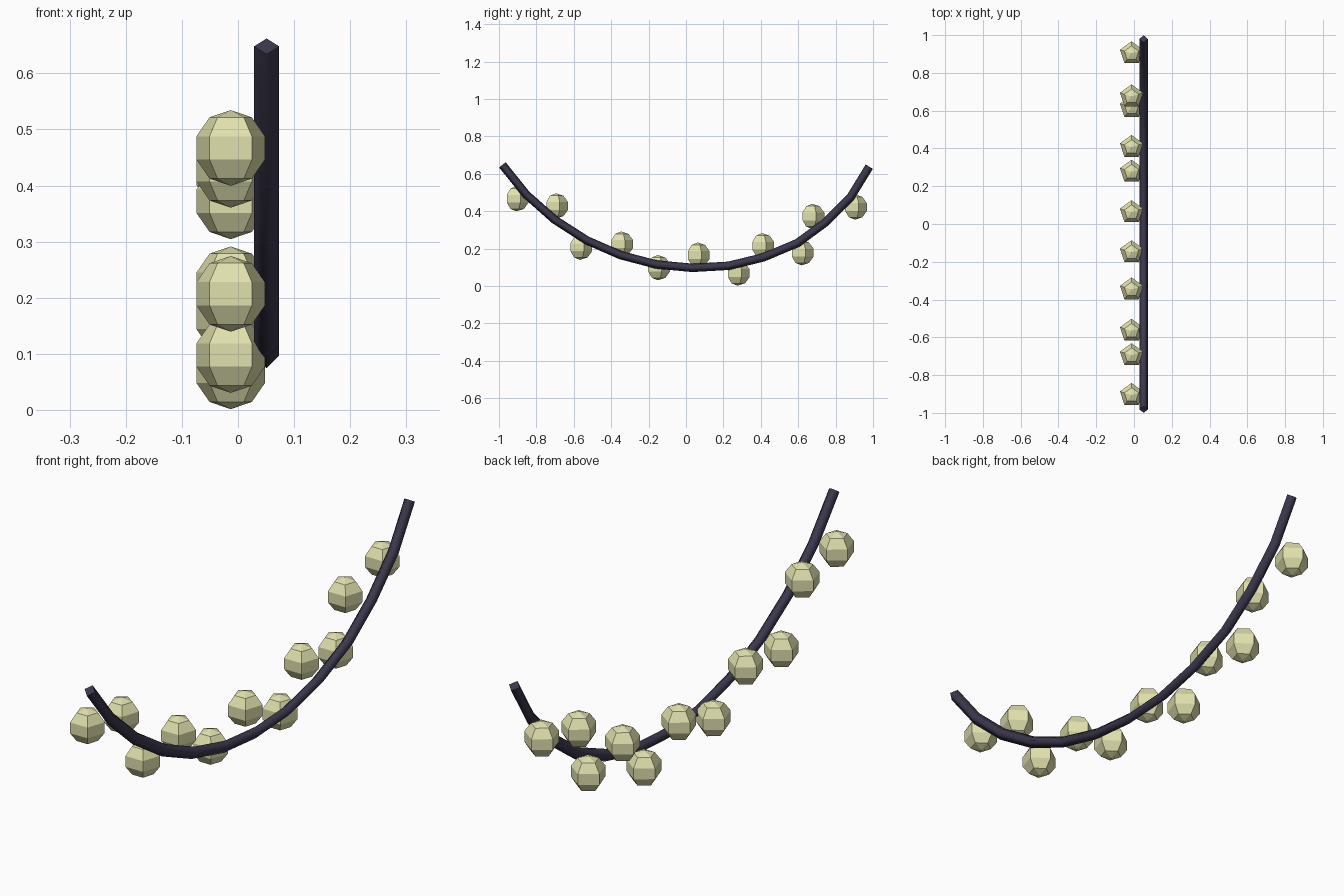
import bpy, bmesh, math
from mathutils import Vector

if "Cube" in bpy.data.objects:
    bpy.data.objects.remove(bpy.data.objects["Cube"])


def material(name, color):
    m = bpy.data.materials.new(name)
    m.diffuse_color = (*color, 1)
    m.use_nodes = True
    m.node_tree.nodes["Principled BSDF"].inputs["Base Color"].default_value = m.diffuse_color
    return m


def finish(bm, name, mat):
    bmesh.ops.recalc_face_normals(bm, faces=bm.faces)
    me = bpy.data.meshes.new(name)
    bm.to_mesh(me)
    bm.free()
    me.materials.append(mat)
    ob = bpy.data.objects.new(name, me)
    bpy.context.collection.objects.link(ob)
    return ob


wire_mat = material("dark_wire", (0.045, 0.04, 0.075))
bulb_mat = material("pale_yellow", (0.75, 0.75, 0.42))

# Hanging wire: four-sided tube swept along a sagging path in the YZ plane
WIRE_X, WIRE_R = 0.051, 0.0225
path = [(-0.982, 0.648), (-0.853, 0.488), (-0.703, 0.355), (-0.53, 0.244),
        (-0.35, 0.165), (-0.158, 0.115), (0.035, 0.097), (0.227, 0.108),
        (0.414, 0.153), (0.596, 0.23), (0.746, 0.34), (0.88, 0.475),
        (0.98, 0.638)]
pts = [Vector((WIRE_X, y, z)) for y, z in path]
bm = bmesh.new()
rings = []
for i, p in enumerate(pts):
    t = (pts[min(i + 1, len(pts) - 1)] - pts[max(i - 1, 0)]).normalized()
    side = Vector((1, 0, 0))
    up = side.cross(t)
    rings.append([bm.verts.new(p + WIRE_R * (math.cos(a) * side + math.sin(a) * up))
                  for a in (k * math.pi / 2 for k in range(4))])
for a, b in zip(rings, rings[1:]):
    for k in range(4):
        n = (k + 1) % 4
        bm.faces.new((a[k], a[n], b[n], b[k])).smooth = True
for cap in (rings[0], rings[-1]):
    face = bm.faces.new(cap)
    for e in face.edges:
        e.smooth = False
finish(bm, "wire", wire_mat)

# Bulbs: faceted five-sided spheres alternating above and below the wire
BULB_X, BULB_R = -0.013, 0.0675
bulbs = [(-0.906, 0.467), (-0.695, 0.428), (-0.566, 0.207), (-0.347, 0.224),
         (-0.15, 0.098), (0.062, 0.165), (0.276, 0.069), (0.407, 0.215),
         (0.618, 0.178), (0.675, 0.372), (0.903, 0.422)]
for i, (y, z) in enumerate(bulbs):
    bm = bmesh.new()
    bmesh.ops.create_uvsphere(bm, u_segments=5, v_segments=5, radius=BULB_R)
    # turn one corner of the pentagon towards the back (+y)
    far = max((v.co for v in bm.verts), key=lambda c: round(c.xy.length, 4))
    turn = math.pi / 2 - math.atan2(far.y, far.x)
    c, s = math.cos(turn), math.sin(turn)
    for v in bm.verts:
        vx, vy, vz = v.co
        v.co = (c * vx - s * vy, s * vx + c * vy, vz)
    ob = finish(bm, f"bulb_{i + 1}", bulb_mat)
    ob.location = (BULB_X, y, z)
